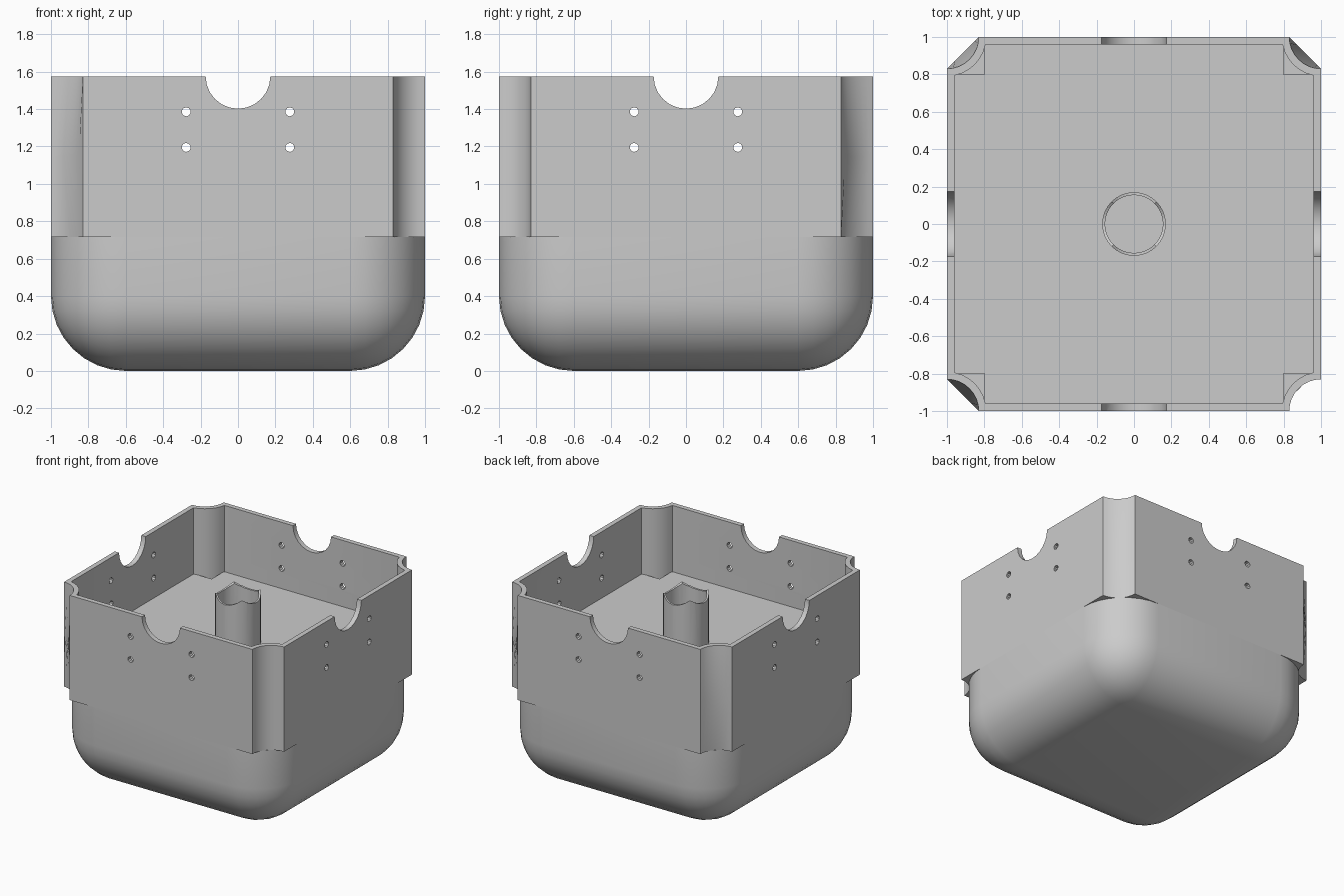
import bpy, bmesh, math
from mathutils import Matrix, Vector

cube = bpy.data.objects.get("Cube")
if cube:
    bpy.data.objects.remove(cube)

LIP, FLOOR, TOP = 0.715, 1.03, 1.575     # main heights
WALL, SCOOP, NOTCH = 0.04, 0.17, 0.173   # wall thickness, corner scoop, rim notch radius

grey = bpy.data.materials.new("light_grey")
grey.use_nodes = True
grey.diffuse_color = (0.6, 0.6, 0.6, 1)
grey.node_tree.nodes["Principled BSDF"].inputs["Base Color"].default_value = (0.6, 0.6, 0.6, 1)


def add_object(name, bm):
    bmesh.ops.recalc_face_normals(bm, faces=bm.faces[:])
    mesh = bpy.data.meshes.new(name)
    bm.to_mesh(mesh)
    bm.free()
    obj = bpy.data.objects.new(name, mesh)
    bpy.context.collection.objects.link(obj)
    mesh.materials.append(grey)
    return obj


def activate(obj):
    bpy.ops.object.select_all(action='DESELECT')
    obj.select_set(True)
    bpy.context.view_layer.objects.active = obj


def smooth(obj, angle=30):
    activate(obj)
    bpy.ops.object.shade_smooth_by_angle(angle=math.radians(angle))


def closed_skin(name, loops):
    """Join a ring of equally long loops into a closed, ring-shaped solid."""
    bm = bmesh.new()
    rows = [[bm.verts.new(p) for p in loop] for loop in loops]
    n = len(rows[0])
    for k, row in enumerate(rows):
        nxt = rows[(k + 1) % len(rows)]
        for i in range(n):
            j = (i + 1) % n
            bm.faces.new((row[i], row[j], nxt[j], nxt[i]))
    return add_object(name, bm)


def wall_loop(z, inset, flat_corners=False, steps=8):
    """Square outline with scooped corners, walked anticlockwise."""
    pts = []
    for quarter in range(4):
        centre = Vector((1, 1))
        arc = []
        for s in range(steps + 1):
            a = math.radians(270 - 90 * s / steps)
            r = SCOOP + inset
            arc.append(centre + r * Vector((math.cos(a), math.sin(a))))
        # start and end the scoop on the wall face
        arc[0] = Vector((1 - inset, 1 - SCOOP - inset))
        arc[-1] = Vector((1 - SCOOP - inset, 1 - inset))
        if flat_corners and quarter != 3:
            arc = [arc[0].lerp(arc[-1], s / steps) for s in range(steps + 1)]
        turn = Matrix.Rotation(quarter * math.pi / 2, 2)
        pts += [(*(turn @ p), z) for p in arc]
    return pts


def circle(radius, z, n=32):
    return [(radius * math.cos(2 * math.pi * i / n), radius * math.sin(2 * math.pi * i / n), z)
            for i in range(n)]


def make_cutter(name, turn):
    """Rim notch and four screw holes running right through, along one axis."""
    bm = bmesh.new()
    bores = [(0, TOP, NOTCH, 24)]
    bores += [(x, z, 0.024, 10) for x in (-0.277, 0.277) for z in (1.195, 1.385)]
    for x, z, r, n in bores:
        place = (Matrix.Rotation(turn, 4, 'Z') @ Matrix.Translation((x, 0, z))
                 @ Matrix.Rotation(math.pi / 2, 4, 'X'))
        bmesh.ops.create_cone(bm, cap_ends=True, segments=n, radius1=r, radius2=r,
                              depth=3, matrix=place)
    obj = add_object(name, bm)
    obj.hide_render = True
    return obj


# Rounded base: a block with its upright and bottom edges rounded off
bm = bmesh.new()
bmesh.ops.create_cube(bm, size=1, matrix=Matrix.Translation((0, 0, LIP / 2))
                      @ Matrix.Diagonal((2, 2, LIP, 1)))
edges = [e for e in bm.edges if min(v.co.z for v in e.verts) < 0.01]
bmesh.ops.bevel(bm, geom=edges, offset=0.4, segments=8, profile=0.5, affect='EDGES')
smooth(add_object("rounded_base", bm))

# Floor plate with square corner cut-outs
bm = bmesh.new()
edge, cut = 1 - WALL + 0.003, 0.8
outline = []
for quarter in range(4):
    turn = Matrix.Rotation(quarter * math.pi / 2, 2)
    outline += [turn @ Vector(p) for p in ((edge, cut), (cut, cut), (cut, edge))]
face = bm.faces.new([bm.verts.new((*p, LIP)) for p in outline])
raised = bmesh.ops.extrude_face_region(bm, geom=[face], use_keep_orig=True)["geom"]
bmesh.ops.translate(bm, vec=(0, 0, FLOOR - LIP),
                    verts=[g for g in raised if isinstance(g, bmesh.types.BMVert)])
add_object("floor_plate", bm)

# Upper walls; three of the corners flatten out at mid height
middle = (LIP + TOP) / 2
walls = closed_skin("upper_walls", [
    wall_loop(LIP, 0), wall_loop(middle, 0, True), wall_loop(TOP, 0),
    wall_loop(TOP, WALL), wall_loop(middle, WALL), wall_loop(LIP, WALL)])

# Centre tube standing on the floor
tube = closed_skin("centre_tube", [
    circle(0.17, FLOOR - 0.02), circle(0.17, TOP - 0.01),
    circle(0.155, TOP - 0.01), circle(0.155, FLOOR - 0.02)])

# Cut the rim notches, screw holes and saddle-shaped tube top
cutters = [make_cutter("cutter_front_back", 0), make_cutter("cutter_sides", math.pi / 2)]
for obj in (walls, tube):
    for cutter in cutters:
        mod = obj.modifiers.new("cut", 'BOOLEAN')
        mod.operation, mod.solver, mod.object = 'DIFFERENCE', 'EXACT', cutter
        activate(obj)
        bpy.ops.object.modifier_apply(modifier=mod.name)
    smooth(obj)
for cutter in cutters:
    bpy.data.objects.remove(cutter)
